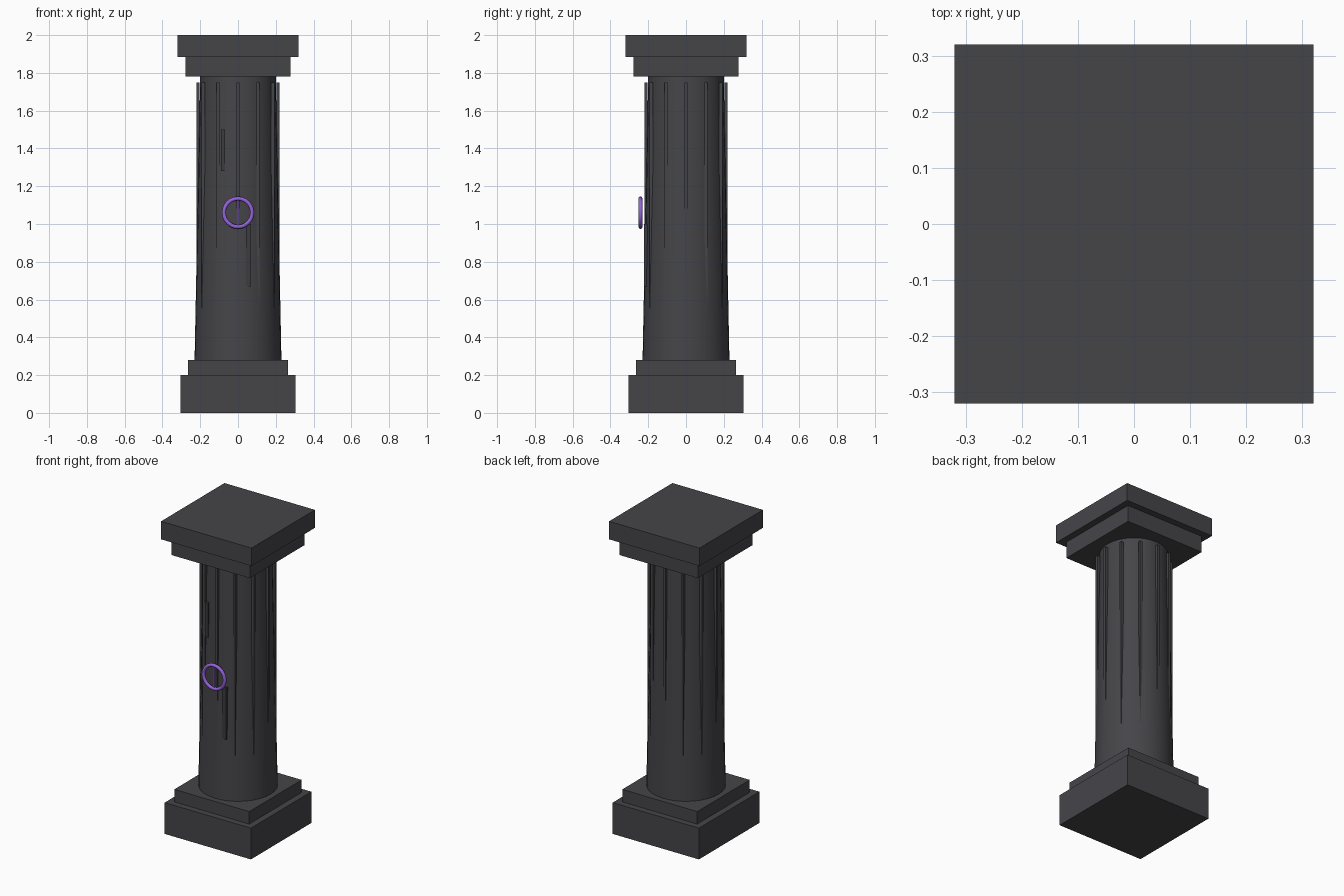
import bpy
import math

cube = bpy.data.objects.get("Cube")
if cube:
    bpy.data.objects.remove(cube, do_unlink=True)


def material(name, color):
    mat = bpy.data.materials.new(name)
    mat.use_nodes = True
    mat.diffuse_color = (*color, 1)
    mat.node_tree.nodes["Principled BSDF"].inputs["Base Color"].default_value = (*color, 1)
    return mat


stone = material("dark_stone", (0.060, 0.059, 0.066))
crack_stone = material("crack_stone", (0.045, 0.044, 0.050))
purple = material("glowing_purple", (0.30, 0.125, 0.72))


def finish(name, mat):
    obj = bpy.context.object
    obj.name = name
    obj.data.materials.append(mat)
    return obj


def box(name, mat, center, size):
    bpy.ops.mesh.primitive_cube_add(size=1, location=center)
    obj = finish(name, mat)
    obj.scale = size
    bpy.ops.object.transform_apply(location=False, rotation=False, scale=True)
    return obj


def slab(name, width, bottom, top):
    box(name, stone, (0, 0, (bottom + top) / 2), (width, width, top - bottom))


# Stepped base and capital
slab("base_plinth", 0.61, 0, 0.2)
slab("base_step", 0.53, 0.2, 0.28)
slab("capital_step", 0.555, 1.78, 1.885)
slab("capital_slab", 0.64, 1.885, 2)

# Tapered shaft
bpy.ops.mesh.primitive_cone_add(vertices=32, radius1=0.23, radius2=0.2,
                                depth=1.5, location=(0, 0, 1.03))
finish("shaft", stone)
bpy.ops.object.shade_smooth_by_angle(angle=math.radians(30))

# Upright ribs, gradually swallowed by the widening shaft
for i in range(12):
    a = i * math.tau / 12
    box(f"rib_{i + 1}", stone,
        (0.2125 * math.cos(a), 0.2125 * math.sin(a), 1.025), (0.017, 0.017, 1.45))

# Cracks on the front
box("upper_crack", crack_stone, (-0.08, -0.195, 1.39), (0.02, 0.02, 0.22))
box("lower_crack", crack_stone, (0.056, -0.21, 0.835), (0.028, 0.024, 0.33))

# Rune: ring with an upright bar
bpy.ops.mesh.primitive_torus_add(major_radius=0.075, minor_radius=0.011,
                                 major_segments=24, minor_segments=8,
                                 location=(0, -0.241, 1.06),
                                 rotation=(math.pi / 2, 0, 0))
finish("rune_ring", purple)
bpy.ops.object.shade_smooth_by_angle(angle=math.radians(50))
box("rune_bar", purple, (0, -0.238, 1.06), (0.011, 0.012, 0.145))
